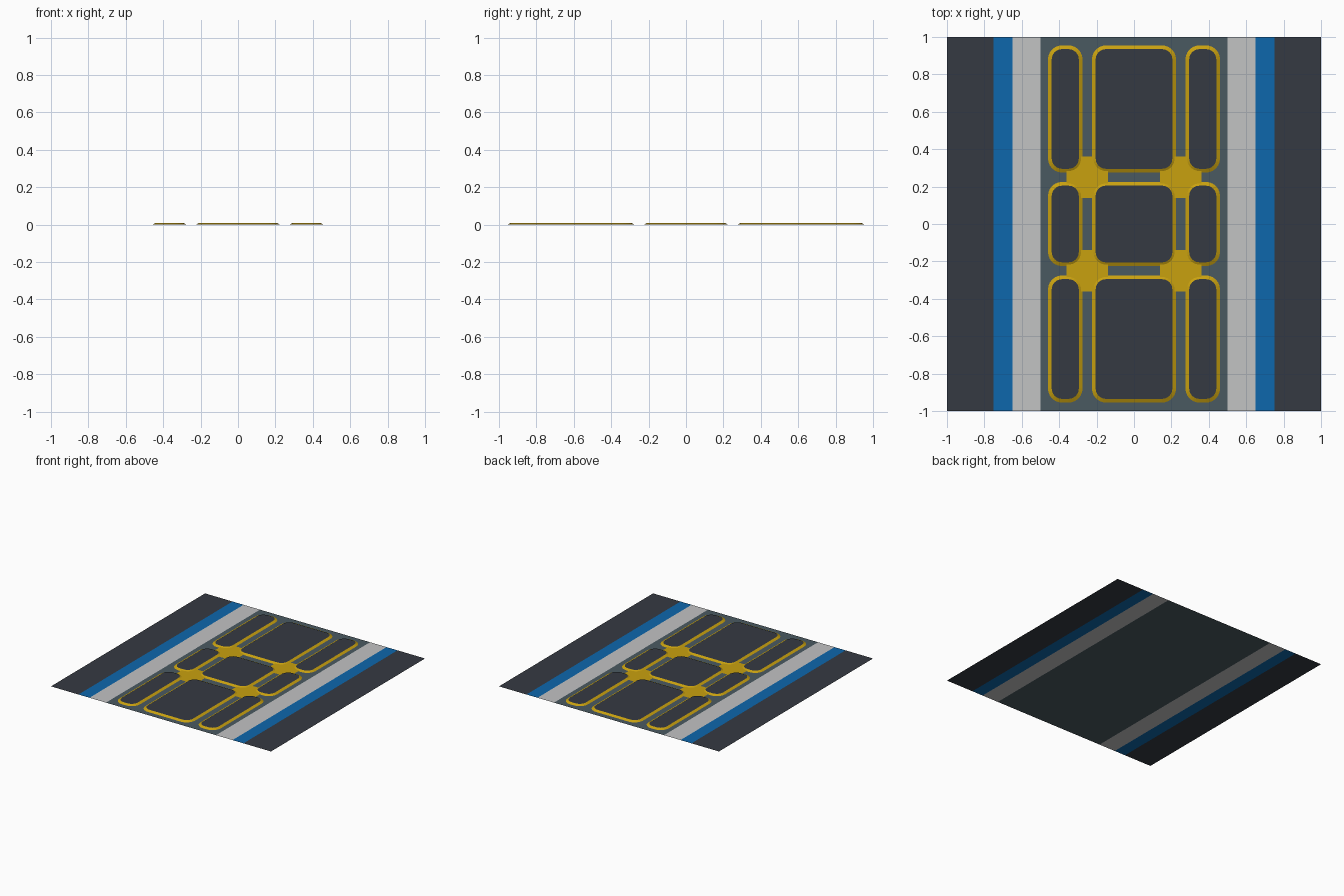
import bpy, bmesh, math

if "Cube" in bpy.data.objects:
    bpy.data.objects.remove(bpy.data.objects["Cube"])


def srgb(r, g, b):
    def lin(c):
        c /= 255
        return c / 12.92 if c <= 0.04045 else ((c + 0.055) / 1.055) ** 2.4
    return (lin(r), lin(g), lin(b), 1)


def material(name, rgb):
    m = bpy.data.materials.new(name)
    m.diffuse_color = srgb(*rgb)
    m.use_nodes = True
    m.node_tree.nodes["Principled BSDF"].inputs["Base Color"].default_value = m.diffuse_color
    return m


DARK = material("dark grey", (53, 58, 66))
BLUE = material("blue", (13, 103, 172))
LIGHT = material("light grey", (194, 195, 196))
SLATE = material("slate", (74, 90, 97))
GOLD = material("gold", (201, 161, 15))


def finish(bm, name, mats):
    mesh = bpy.data.meshes.new(name)
    bm.to_mesh(mesh)
    bm.free()
    for m in mats:
        mesh.materials.append(m)
    ob = bpy.data.objects.new(name, mesh)
    bpy.context.collection.objects.link(ob)
    return ob


def strip(name, x0, x1, mat):
    """Flat floor strip running the full length of the tile."""
    bm = bmesh.new()
    bm.faces.new([bm.verts.new(p) for p in
                  ((x0, -1, 0), (x1, -1, 0), (x1, 1, 0), (x0, 1, 0))])
    finish(bm, name, [mat])


def rounded_loop(bm, x0, x1, y0, y1, r, z, steps=6):
    verts = []
    corners = ((x1 - r, y1 - r), (x0 + r, y1 - r), (x0 + r, y0 + r), (x1 - r, y0 + r))
    for q, (cx, cy) in enumerate(corners):
        for i in range(steps + 1):
            a = math.pi / 2 * (q + i / steps)
            verts.append(bm.verts.new((cx + r * math.cos(a), cy + r * math.sin(a), z)))
    return verts


def panel(name, x0, x1, y0, y1, rim=0.02, r=0.075, h=0.01):
    """Raised floor panel: sloping gold rim around a dark top."""
    bm = bmesh.new()
    low = rounded_loop(bm, x0, x1, y0, y1, r, 0)
    top = rounded_loop(bm, x0 + rim, x1 - rim, y0 + rim, y1 - rim, r - rim, h)
    n = len(low)
    for i in range(n):
        j = (i + 1) % n
        bm.faces.new((low[i], low[j], top[j], top[i])).material_index = 1
    bm.faces.new(top)
    finish(bm, name, [DARK, GOLD])


# floor strips
strip("slate_floor", -0.5, 0.5, SLATE)
for side, s in (("left", -1), ("right", 1)):
    for part, a, b, mat in (("light_strip", 0.5, 0.65, LIGHT),
                            ("blue_stripe", 0.65, 0.75, BLUE),
                            ("dark_border", 0.75, 1.0, DARK)):
        strip(f"{part}_{side}", min(s * a, s * b), max(s * a, s * b), mat)

# three by three raised panels
columns = (("left", -0.46, -0.275), ("middle", -0.225, 0.225), ("right", 0.275, 0.46))
rows = (("front", -0.955, -0.275), ("centre", -0.225, 0.225), ("back", 0.275, 0.955))
for cn, x0, x1 in columns:
    for rn, y0, y1 in rows:
        panel(f"panel_{rn}_{cn}", x0, x1, y0, y1)

# low gold octagon plates where the channels cross
for sx in (-1, 1):
    for sy in (-1, 1):
        bm = bmesh.new()
        radius = 0.11 / math.cos(math.pi / 8)
        ring = [bm.verts.new((sx * 0.25 + radius * math.cos(a), sy * 0.25 + radius * math.sin(a), 0.004))
                for a in (math.pi / 8 + k * math.pi / 4 for k in range(8))]
        bm.faces.new(ring)
        finish(bm, f"junction_plate_{'right' if sx > 0 else 'left'}_{'back' if sy > 0 else 'front'}", [GOLD])
